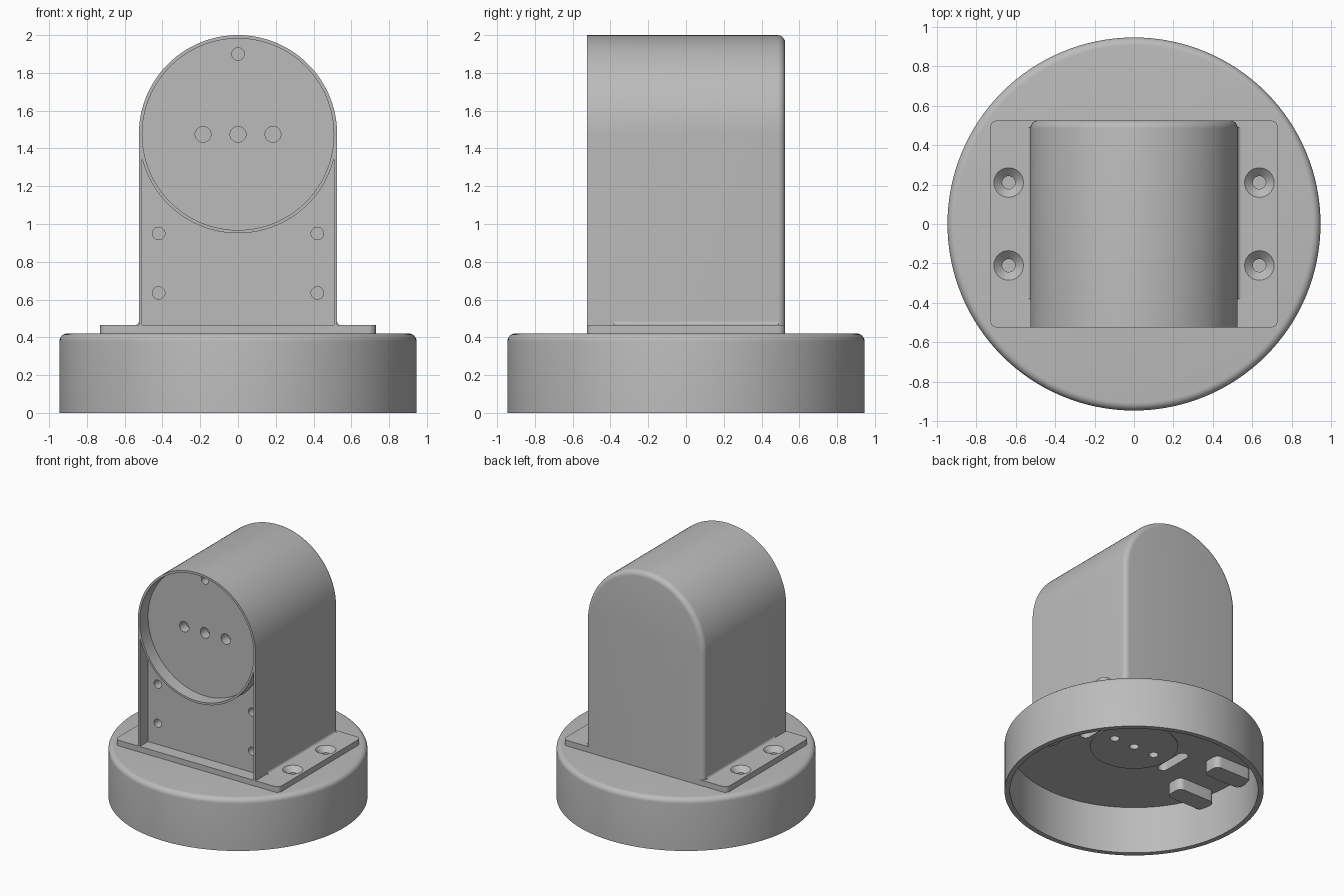
import bpy, bmesh, math
from mathutils import Matrix, Vector

cube = bpy.data.objects.get("Cube")
if cube:
    bpy.data.objects.remove(cube, do_unlink=True)

grey = bpy.data.materials.new("plain_grey")
grey.use_nodes = True
colour = (0.5, 0.5, 0.5, 1)
grey.diffuse_color = colour
grey.node_tree.nodes["Principled BSDF"].inputs["Base Color"].default_value = colour


def finish(name, bm):
    bmesh.ops.remove_doubles(bm, verts=bm.verts, dist=0.0001)
    bmesh.ops.recalc_face_normals(bm, faces=bm.faces)
    mesh = bpy.data.meshes.new(name)
    bm.to_mesh(mesh)
    bm.free()
    mesh.materials.append(grey)
    ob = bpy.data.objects.new(name, mesh)
    bpy.context.collection.objects.link(ob)
    return ob


def extrude(bm, points, vec):
    """Closed outline pushed along vec."""
    face = bm.faces.new([bm.verts.new(p) for p in points])
    geom = bmesh.ops.extrude_face_region(bm, geom=[face], use_keep_orig=True)["geom"]
    bmesh.ops.translate(bm, vec=vec, verts=[g for g in geom if isinstance(g, bmesh.types.BMVert)])


def rounded_block(bm, cx, cy, w, d, z0, z1, r):
    pts = []
    for i, (sx, sy) in enumerate([(1, 1), (-1, 1), (-1, -1), (1, -1)]):
        for k in range(9):
            a = math.radians(90 * i + 90 * k / 8)
            pts.append((cx + sx * (w / 2 - r) + r * math.cos(a),
                        cy + sy * (d / 2 - r) + r * math.sin(a), z0))
    extrude(bm, pts, Vector((0, 0, z1 - z0)))


def lathe(bm, profile, cx=0, cy=0, steps=96):
    verts = [bm.verts.new((cx + r, cy, z)) for r, z in profile]
    edges = [bm.edges.new(pair) for pair in zip(verts, verts[1:])]
    bmesh.ops.spin(bm, geom=verts + edges, cent=(cx, cy, 0), axis=(0, 0, 1),
                   angle=math.tau, steps=steps, use_merge=True)


def drum(bm, x, z, r, y0, y1, steps=32):
    """Solid cylinder along y."""
    pts = [(x + r * math.cos(math.tau * i / steps), y0, z + r * math.sin(math.tau * i / steps))
           for i in range(steps)]
    extrude(bm, pts, Vector((0, y1 - y0, 0)))


def cut(ob, cutter):
    mod = ob.modifiers.new("cut", "BOOLEAN")
    mod.operation = "DIFFERENCE"
    mod.solver = "EXACT"
    mod.object = cutter
    bpy.context.view_layer.objects.active = ob
    bpy.ops.object.modifier_apply(modifier=mod.name)


FRONT, PANEL, BACK = -0.525, -0.42, 0.525
HALF, INNER, AXIS = 0.525, 0.507, 1.475
BASE_TOP, PLATE_TOP = 0.42, 0.465
cutters = []

# Round base: hollow cap with rounded rim and a low disc under its ceiling
bm = bmesh.new()
rim = [(0.905 + 0.04 * math.cos(a), 0.38 + 0.04 * math.sin(a))
       for a in [math.radians(15 * i) for i in range(7)]]
lathe(bm, [(0, 0.37), (0.32, 0.37), (0.32, 0.38), (0.905, 0.38), (0.905, 0), (0.945, 0)]
      + rim + [(0, BASE_TOP)], steps=128)
base = finish("round_base", bm)

# Mounting plate
bm = bmesh.new()
rounded_block(bm, 0, 0, 1.46, 1.05, BASE_TOP, PLATE_TOP, 0.04)
plate = finish("mounting_plate", bm)

# Countersunk screw holes
bm = bmesh.new()
for sx in (-1, 1):
    for sy in (-1, 1):
        lathe(bm, [(0, 0.35), (0.033, 0.35), (0.033, 0.425), (0.075, PLATE_TOP),
                   (0.075, 0.5), (0, 0.5)], sx * 0.635, sy * 0.21, 32)
cutters.append(finish("screw_cutter", bm))

# Slots and centre holes in the ceiling of the base
bm = bmesh.new()
for sx in (-1, 1):
    rounded_block(bm, sx * 0.37, 0, 0.08, 0.3, 0.3, 0.455, 0.0399)
for x in (-0.185, 0, 0.185):
    rounded_block(bm, x, 0, 0.07, 0.07, 0.3, 0.455, 0.0349)
cutters.append(finish("slot_cutter", bm))
for part in (base, plate):
    for c in cutters:
        cut(part, c)

# Screw blocks hanging inside the base
bm = bmesh.new()
for sx in (-1, 1):
    for sy in (-1, 1):
        rounded_block(bm, sx * 0.715, sy * 0.21, 0.33, 0.15, 0.285, 0.385, 0.045)
blocks = finish("screw_blocks", bm)

# Arched housing with rounded rear edge
bm = bmesh.new()
arch = [(HALF * math.cos(math.pi * i / 64), FRONT, AXIS + HALF * math.sin(math.pi * i / 64))
        for i in range(65)]
extrude(bm, [(HALF, FRONT, PLATE_TOP)] + arch + [(-HALF, FRONT, PLATE_TOP)],
        Vector((0, BACK - FRONT, 0)))
rear = [e for e in bm.edges if all(v.co.y > BACK - 0.001 for v in e.verts)
        and any(v.co.z > PLATE_TOP + 0.01 for v in e.verts)]
bmesh.ops.bevel(bm, geom=rear, offset=0.04, segments=5, profile=0.5, affect="EDGES")
housing = finish("housing", bm)

# Recesses in the housing front: square below, round above, then holes
bm = bmesh.new()
extrude(bm, [(-INNER, -0.7, 0.4), (INNER, -0.7, 0.4), (INNER, -0.7, AXIS), (-INNER, -0.7, AXIS)],
        Vector((0, PANEL + 0.7, 0)))
cutters.append(finish("square_cutter", bm))
cut(housing, cutters[-1])
bm = bmesh.new()
drum(bm, 0, AXIS, INNER, -0.7, PANEL, 128)
cutters.append(finish("round_cutter", bm))
cut(housing, cutters[-1])
bm = bmesh.new()
for x in (-0.185, 0, 0.185):
    drum(bm, x, AXIS, 0.042, -0.5, PANEL + 0.08)
for x, z in [(0, 1.9)] + [(s * 0.42, z) for s in (-1, 1) for z in (0.635, 0.95)]:
    drum(bm, x, z, 0.033, -0.5, PANEL + 0.08)
cutters.append(finish("hole_cutter", bm))
cut(housing, cutters[-1])

# Thin ring around the round recess
bm = bmesh.new()
for r0, r1, y0, y1 in [(INNER, 0.524, FRONT, FRONT), (0.524, 0.524, FRONT, PANEL),
                       (INNER, INNER, FRONT, PANEL), (INNER, 0.524, PANEL, PANEL)]:
    lathe(bm, [(r0, y0), (r1, y1)], steps=128)
bmesh.ops.transform(bm, matrix=Matrix.Translation((0, 0, AXIS)) @ Matrix.Rotation(math.pi / 2, 4, "X")
                    @ Matrix.Scale(-1, 4, (0, 0, 1)), verts=bm.verts)
ring = finish("front_ring", bm)

# Small fillets where the housing sides meet the plate
bm = bmesh.new()
for s in (-1, 1):
    curve = [(s * (HALF + 0.02 - 0.02 * math.sin(a)), -0.38, PLATE_TOP + 0.02 - 0.02 * math.cos(a))
             for a in [math.radians(18 * i) for i in range(6)]]
    extrude(bm, curve + [(s * (HALF - 0.005), -0.38, PLATE_TOP)], Vector((0, 0.87, 0)))
fillets = finish("side_fillets", bm)

for c in cutters:
    bpy.data.objects.remove(c, do_unlink=True)

# Smooth curves, sharp edges
bpy.ops.object.select_all(action="DESELECT")
for ob in (base, plate, blocks, housing, ring, fillets):
    ob.select_set(True)
    bpy.context.view_layer.objects.active = ob
bpy.ops.object.shade_smooth_by_angle(angle=math.radians(30))
